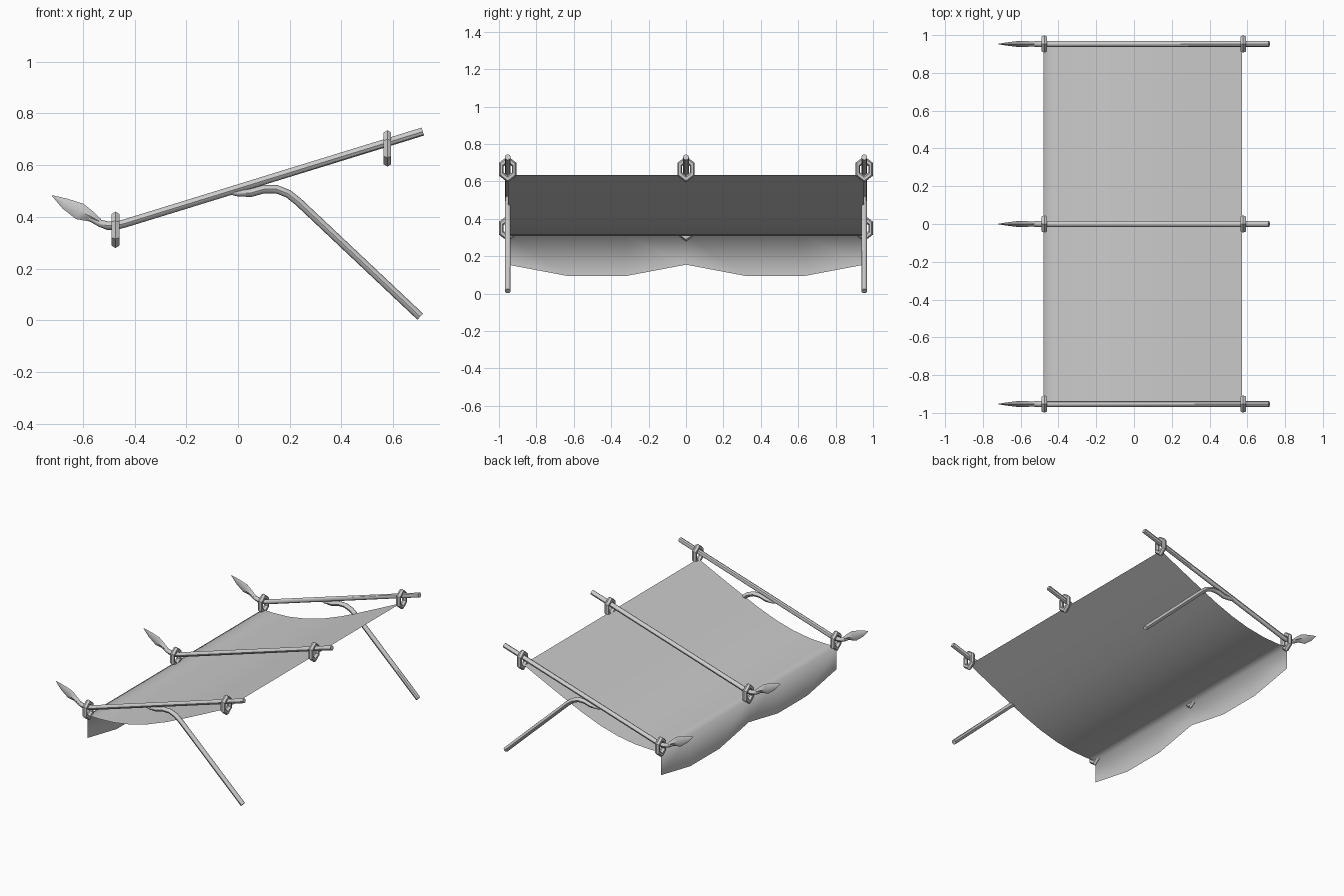
import bpy
import bmesh
from math import cos, sin, pi
from mathutils import Vector

if "Cube" in bpy.data.objects:
    bpy.data.objects.remove(bpy.data.objects["Cube"], do_unlink=True)

GREY = (0.6, 0.6, 0.6, 1)
grey = bpy.data.materials.new("light_grey")
grey.use_nodes = True
grey.diffuse_color = GREY
grey.node_tree.nodes["Principled BSDF"].inputs["Base Color"].default_value = GREY

SIDE_Y = 0.953
POLES = {"right": -SIDE_Y, "middle": 0, "left": SIDE_Y}


def finish(name, bm, angle=None, outward=True):
    if outward:
        bmesh.ops.recalc_face_normals(bm, faces=bm.faces)
    mesh = bpy.data.meshes.new(name)
    bm.to_mesh(mesh)
    bm.free()
    mesh.materials.append(grey)
    obj = bpy.data.objects.new(name, mesh)
    bpy.context.collection.objects.link(obj)
    bpy.context.view_layer.objects.active = obj
    for other in bpy.context.selected_objects:
        other.select_set(False)
    obj.select_set(True)
    if angle:
        bpy.ops.object.shade_smooth_by_angle(angle=angle)
    else:
        bpy.ops.object.shade_smooth()
    return obj


def skin(bm, rings, closed=False):
    """Bridge a row of vertex rings, capping the ends of an open row."""
    n = len(rings[0])
    pairs = list(zip(rings, rings[1:]))
    if closed:
        pairs.append((rings[-1], rings[0]))
    for a, b in pairs:
        for i in range(n):
            j = (i + 1) % n
            bm.faces.new((a[i], a[j], b[j], b[i]))
    if not closed:
        bm.faces.new(rings[0])
        bm.faces.new(rings[-1])


def rod(name, path, y, radii, flat=None, sides=8, angle=pi / 4):
    """Sweep an ellipse along a path of (x, z) points; flat is the y radius."""
    pts = [Vector((x, 0, z)) for x, z in path]
    flat = flat or radii
    bm = bmesh.new()
    rings = []
    for k, p in enumerate(pts):
        along = (pts[min(k + 1, len(pts) - 1)] - pts[max(k - 1, 0)]).normalized()
        across = Vector((-along.z, 0, along.x))
        rings.append([bm.verts.new(p + across * radii[k] * cos(2 * pi * i / sides)
                                   + Vector((0, y + flat[k] * sin(2 * pi * i / sides), 0)))
                      for i in range(sides)])
    skin(bm, rings)
    return finish(name, bm, angle)


def ring(name, x, y, z):
    """Tall six-cornered hanging ring with a faceted section."""
    bm = bmesh.new()
    loops = []
    for k in range(6):
        a = pi / 2 + k * pi / 3
        loop = []
        for i in range(6):
            t = i * pi / 3
            r = 0.039 + 0.014 * cos(t)
            loop.append(bm.verts.new((x + 0.017 * sin(t), y + r * cos(a),
                                      z + 1.33 * r * sin(a))))
        loops.append(loop)
    skin(bm, loops, closed=True)
    return finish(name, bm, pi / 5)


# Poles with curled tips, leaf-shaped spearheads and hanging rings
pole_path = [(0.715, 0.73), (-0.44, 0.374), (-0.475, 0.366), (-0.505, 0.366),
             (-0.535, 0.376), (-0.575, 0.396)]
leaf_path = [(-0.535, 0.382), (-0.57, 0.402), (-0.612, 0.421), (-0.67, 0.452), (-0.72, 0.483)]
for side, y in POLES.items():
    rod(f"{side}_pole", pole_path, y, [0.016] * 4 + [0.014, 0.011])
    rod(f"{side}_spearhead", leaf_path, y, [0.011, 0.021, 0.033, 0.021, 0.001],
        flat=[0.012, 0.016, 0.016, 0.009, 0.001], sides=4, angle=pi / 3)
    ring(f"{side}_front_ring", -0.474, y, 0.35)
    ring(f"{side}_back_ring", 0.578, y, 0.665)

# Bent support legs under the two outer poles
leg_path = [(-0.045, 0.498), (0, 0.493), (0.05, 0.493), (0.1, 0.507), (0.15, 0.507),
            (0.195, 0.489), (0.235, 0.457), (0.705, 0.014)]
for side in ("right", "left"):
    rod(f"{side}_leg", leg_path, POLES[side], [0.008, 0.014] + [0.016] * 6)

# Sagging cloth with a scalloped valance hanging from its front edge
profile = [(0.573, 0.635), (0.42, 0.562), (0.26, 0.487), (0.12, 0.424), (-0.02, 0.371),
           (-0.15, 0.335), (-0.28, 0.314), (-0.4, 0.309), (-0.478, 0.312)]
bm = bmesh.new()
columns = []
for k in range(7):
    y = (k - 3) / 3 * SIDE_Y
    hem = 0.155 if k % 3 == 0 else 0.095
    columns.append([bm.verts.new((x, y, z)) for x, z in profile + [(-0.478, hem)]])
for a, b in zip(columns, columns[1:]):
    for i in range(len(a) - 1):
        bm.faces.new((a[i], b[i], b[i + 1], a[i + 1]))
finish("cloth", bm, outward=False)
